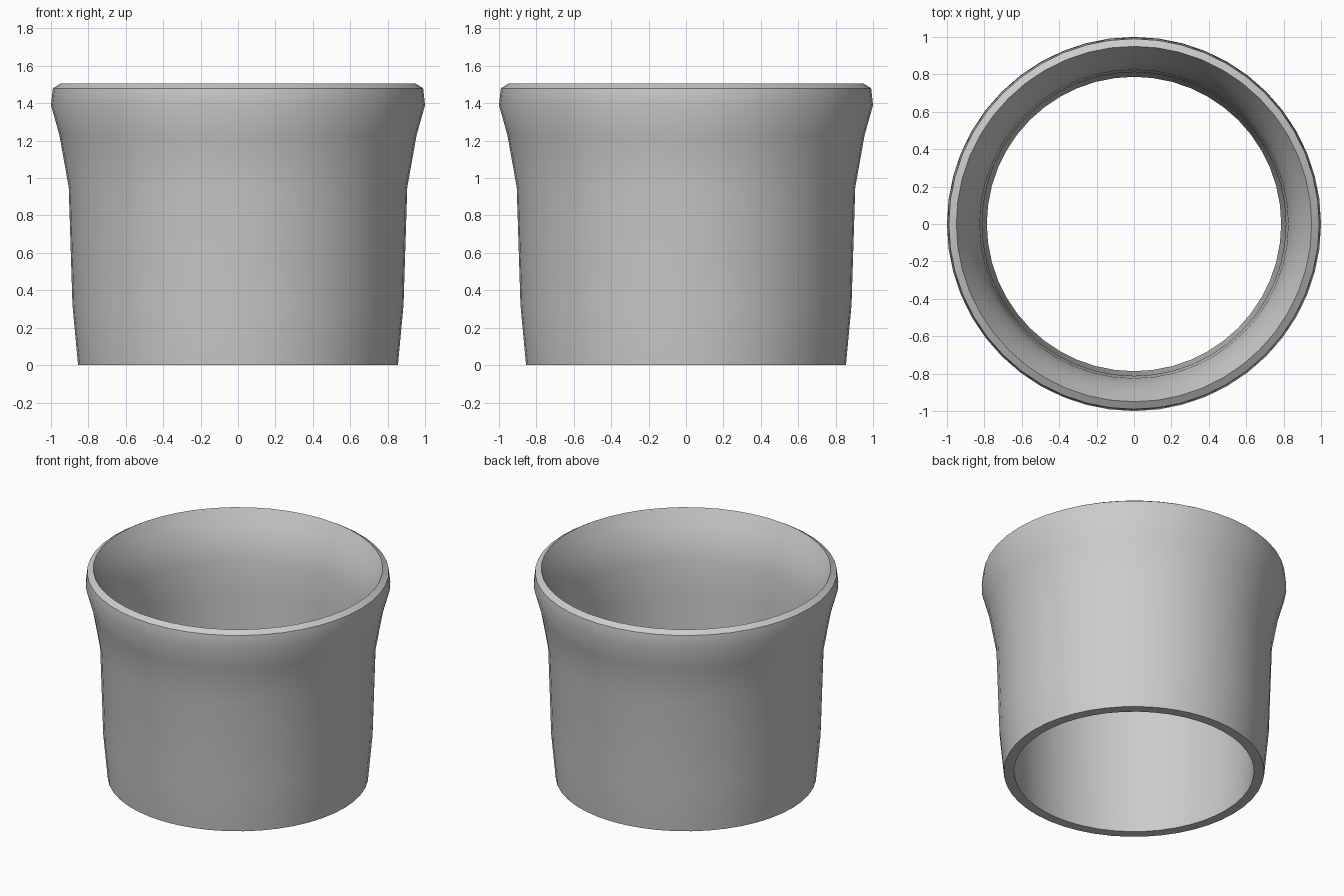
import bpy
import bmesh
import math

cube = bpy.data.objects.get("Cube")
if cube:
    bpy.data.objects.remove(cube, do_unlink=True)

# Plain grey finish
grey = bpy.data.materials.new("light_grey")
grey.use_nodes = True
colour = (0.6, 0.6, 0.6, 1)
grey.diffuse_color = colour
grey.node_tree.nodes["Principled BSDF"].inputs["Base Color"].default_value = colour

# Wall cross-section (radius, height): up the outside, down the inside
outer = [(0.855, 0), (0.885, 0.32), (0.905, 0.95), (0.955, 1.23), (1.0, 1.39), (0.99, 1.48)]
inner = [(0.95, 1.505), (0.9, 1.41), (0.855, 1.31), (0.825, 1.18), (0.812, 0.95), (0.805, 0.32), (0.787, 0)]
SEGMENTS = 48


def lathe(name, profile, segments, material):
    """Spin a closed profile around z into a smooth ring."""
    bm = bmesh.new()
    rings = []
    for i in range(segments):
        a = math.tau * i / segments
        rings.append([bm.verts.new((r * math.cos(a), r * math.sin(a), z)) for r, z in profile])
    n = len(profile)
    for i in range(segments):
        here, there = rings[i], rings[(i + 1) % segments]
        for j in range(n):
            k = (j + 1) % n
            bm.faces.new((here[j], there[j], there[k], here[k]))
    bmesh.ops.recalc_face_normals(bm, faces=bm.faces)
    mesh = bpy.data.meshes.new(name)
    bm.to_mesh(mesh)
    bm.free()
    mesh.materials.append(material)
    obj = bpy.data.objects.new(name, mesh)
    bpy.context.collection.objects.link(obj)
    bpy.ops.object.select_all(action='DESELECT')
    obj.select_set(True)
    bpy.context.view_layer.objects.active = obj
    bpy.ops.object.shade_smooth_by_angle(angle=math.radians(30))
    return obj


# Open sleeve with a flared, chamfered rim
lathe("flared_sleeve", outer + inner, SEGMENTS, grey)
